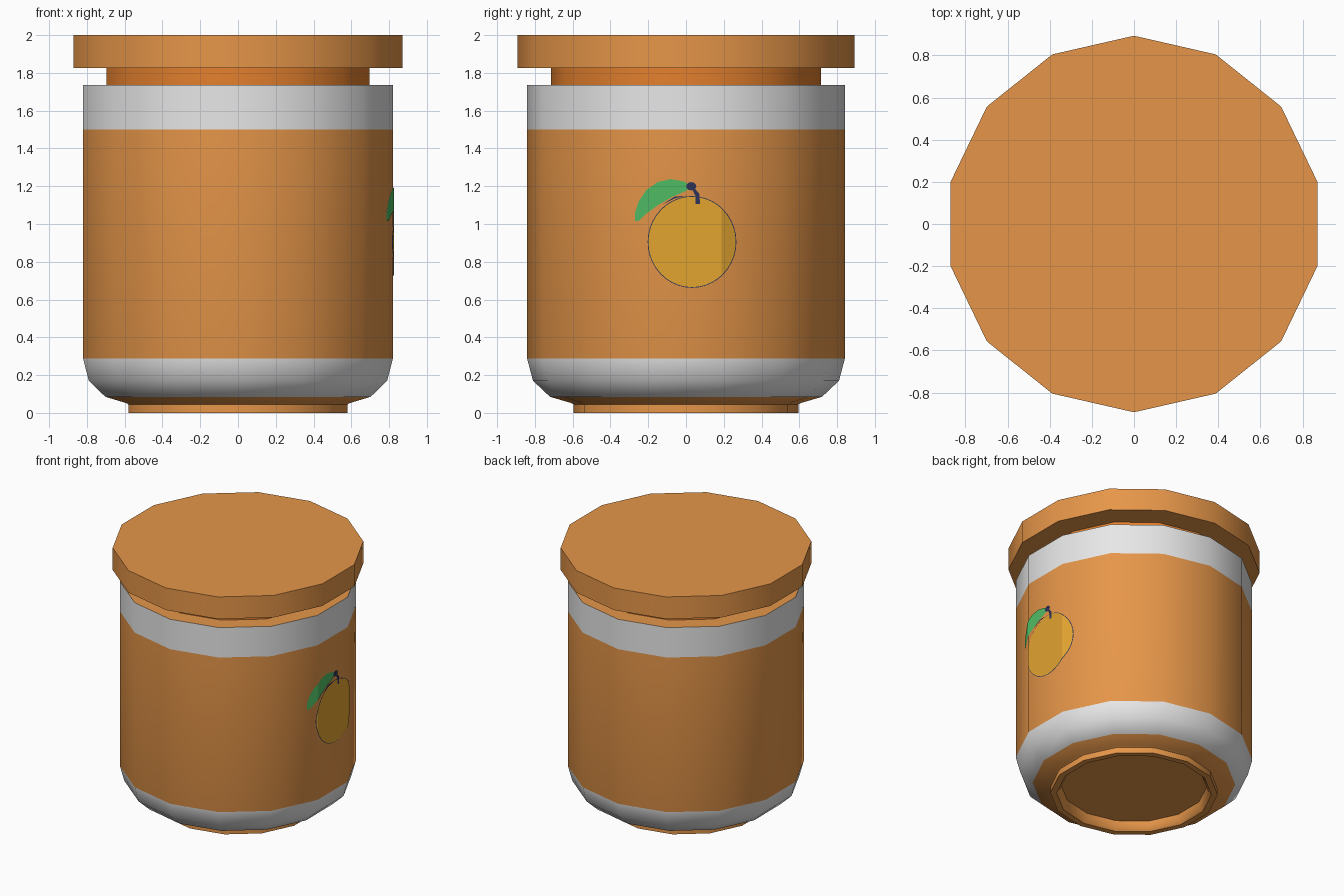
import bpy, bmesh, math

if "Cube" in bpy.data.objects:
    bpy.data.objects.remove(bpy.data.objects["Cube"])

SIDES = 14
BODY_R = 0.841


def material(name, r, g, b):
    lin = [((c / 255 + 0.055) / 1.055) ** 2.4 for c in (r, g, b)]
    m = bpy.data.materials.new(name)
    m.diffuse_color = (*lin, 1)
    m.use_nodes = True
    m.node_tree.nodes["Principled BSDF"].inputs["Base Color"].default_value = m.diffuse_color
    return m


ORANGE = material("orange", 230, 150, 73)
NECK = material("deep orange", 228, 128, 45)
WHITE = material("white", 250, 250, 250)
GOLD = material("fruit gold", 226, 164, 48)
GREEN = material("leaf green", 80, 188, 100)
NAVY = material("navy", 44, 52, 88)


def finish(name, bm, mats):
    me = bpy.data.meshes.new(name)
    bm.to_mesh(me)
    bm.free()
    for m in mats:
        me.materials.append(m)
    ob = bpy.data.objects.new(name, me)
    bpy.context.collection.objects.link(ob)
    return ob


def lathe(name, profile, mats, rule=None):
    """Turn (radius, z) points into a closed 14-sided solid."""
    bm = bmesh.new()
    rings = []
    for r, z in profile:
        angles = [math.pi / 2 + 2 * math.pi * i / SIDES for i in range(SIDES)]
        rings.append([bm.verts.new((r * math.cos(a), r * math.sin(a), z)) for a in angles])
    for a, b in zip(rings, rings[1:]):
        for i in range(SIDES):
            j = (i + 1) % SIDES
            bm.faces.new((a[i], a[j], b[j], b[i]))
    bm.faces.new(rings[0][::-1])
    bm.faces.new(rings[-1])
    bmesh.ops.recalc_face_normals(bm, faces=bm.faces)
    if rule:
        for f in bm.faces:
            f.material_index = rule(f)
    ob = finish(name, bm, mats)
    bpy.ops.object.select_all(action='DESELECT')
    ob.select_set(True)
    bpy.context.view_layer.objects.active = ob
    bpy.ops.object.shade_smooth_by_angle(angle=math.radians(40))


# Jar with recessed foot: white bands by height
def band(f):
    z = f.calc_center_median().z
    side = abs(f.normal.z) < 0.9
    return 1 if side and (0.09 < z < 0.287 or 1.51 < z < 1.735) else 0


lathe("jar_body", [(0.52, 0.07), (0.53, 0.02), (0.55, 0), (0.595, 0), (0.595, 0.045),
                   (0.61, 0.053), (0.72, 0.085), (0.81, 0.17), (BODY_R, 0.287),
                   (BODY_R, 1.5), (BODY_R, 1.735), (0.70, 1.735)], [ORANGE, WHITE], band)
lathe("neck", [(0.714, 1.73), (0.714, 1.83)], [NECK])
lathe("lid", [(0.893, 1.827), (0.893, 2.0)], [ORANGE])

# Painted fruit on the right side, wrapped over the facets
STEP = 2 * math.pi / SIDES
APOTHEM = BODY_R * math.cos(STEP / 2)
EDGE_Y = BODY_R * math.sin(STEP / 2)


def decal(name, points, mat, lift):
    bm = bmesh.new()
    bm.faces.new([bm.verts.new((0, y, z)) for y, z in points])
    for y in (-EDGE_Y, EDGE_Y):
        bmesh.ops.bisect_plane(bm, geom=bm.verts[:] + bm.edges[:] + bm.faces[:],
                               plane_co=(0, y, 0), plane_no=(0, 1, 0))
    for v in bm.verts:
        over = max(0, abs(v.co.y) - EDGE_Y)
        v.co.x = APOTHEM - over * math.tan(STEP) + lift
    bm.normal_update()
    for f in bm.faces:
        if f.normal.x < 0:
            f.normal_flip()
    finish(name, bm, [mat])


def ellipse(cy, cz, ry, rz, n):
    return [(cy + ry * math.cos(2 * math.pi * i / n), cz + rz * math.sin(2 * math.pi * i / n))
            for i in range(n)]


leaf = [(-0.27, 1.015), (-0.25, 1.015), (-0.21, 1.055), (-0.14, 1.105), (-0.07, 1.145),
        (0.0, 1.175), (0.03, 1.2), (-0.01, 1.225), (-0.08, 1.238), (-0.15, 1.222),
        (-0.21, 1.18), (-0.25, 1.12), (-0.27, 1.06)]
decal("fruit_outline", ellipse(0.032, 0.905, 0.235, 0.243, 40), NAVY, 0.003)
decal("fruit", ellipse(0.032, 0.905, 0.231, 0.239, 40), GOLD, 0.005)
decal("leaf", leaf, GREEN, 0.006)
decal("leaf_edge", [(-0.13, 1.1), (-0.06, 1.135), (0.0, 1.15), (-0.06, 1.145)], NAVY, 0.007)
decal("stem_tip", ellipse(0.028, 1.2, 0.027, 0.022, 12), NAVY, 0.007)
decal("stem", [(0.05, 1.105), (0.075, 1.105), (0.07, 1.16), (0.045, 1.19), (0.035, 1.18),
               (0.05, 1.15)], NAVY, 0.007)
